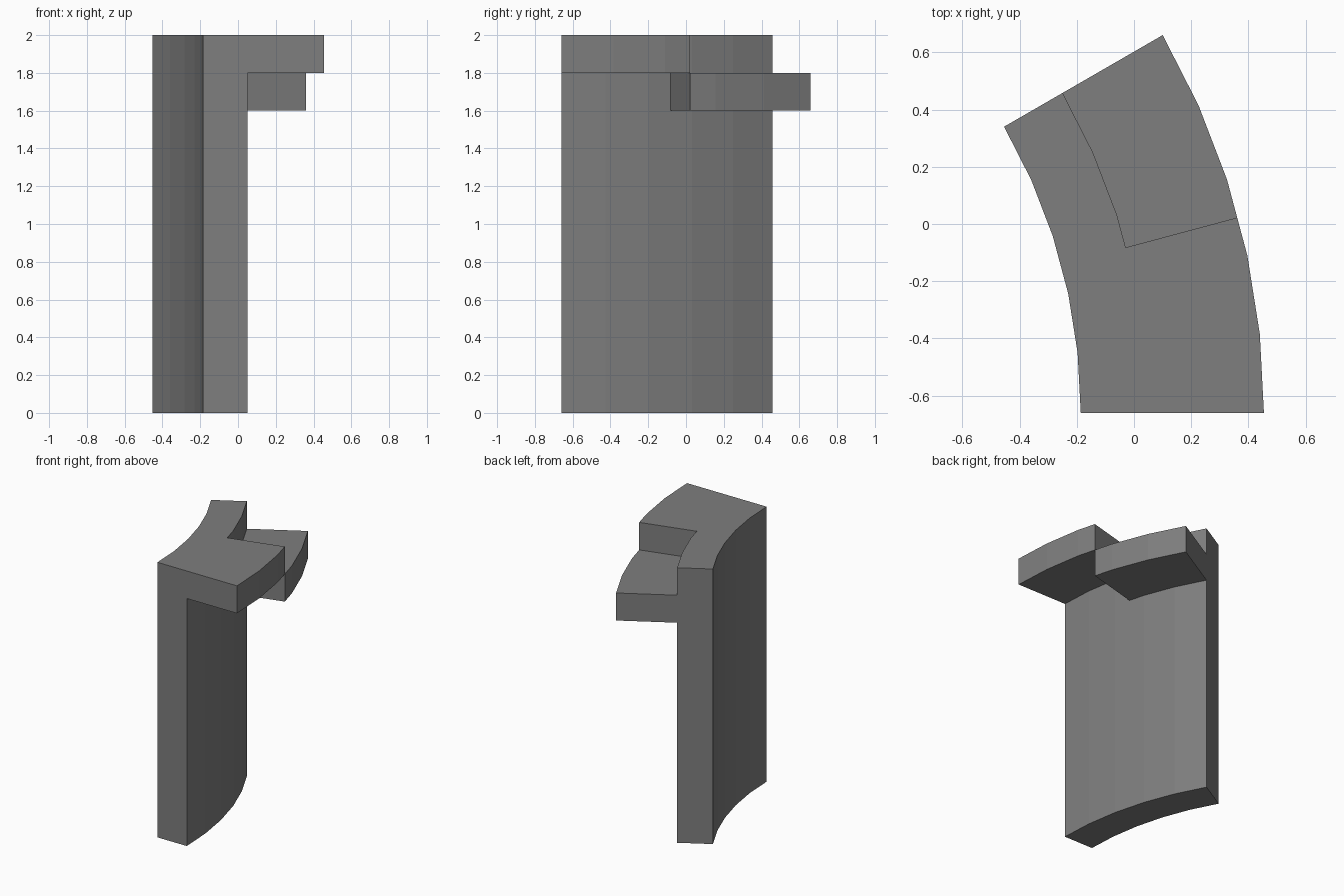
import bpy, bmesh, math

if "Cube" in bpy.data.objects:
    bpy.data.objects.remove(bpy.data.objects["Cube"])

# Curved wall segment with two overlapping (shiplap) lips, on a polar grid
CX, CY = -2.186, -0.66                      # centre of the arc
RADII = [2.0, 2.236, 2.64]                  # inner face, wall face, lip edge
ANGLES = [0, 6, 12, 15, 18, 24, 30]         # 6 degree facets, lips meet at 15
HEIGHTS = [0, 1.6, 1.8, 2.0]
HALF = 3                                    # angle index where the lips swap


def filled(c):
    r, a, z = c
    if not (0 <= r < 2 and 0 <= a < 6 and 0 <= z < 3):
        return False
    if r == 0:
        return True                         # wall
    return z == (2 if a < HALF else 1)      # upper lip / lower lip


def point(c):
    r, deg = RADII[c[0]], ANGLES[c[1]]
    if deg == 15:                           # lies on the middle of a facet
        r *= math.cos(math.radians(3))
    t = math.radians(deg)
    return (CX + r * math.cos(t), CY + r * math.sin(t), HEIGHTS[c[2]])


bm = bmesh.new()
verts = {}


def vert(c):
    if c not in verts:
        verts[c] = bm.verts.new(point(c))
    return verts[c]


# Emit only the outside faces of the filled cells
cells = [(r, a, z) for r in range(2) for a in range(6) for z in range(3)]
for cell in filter(filled, cells):
    for d in range(3):
        u, v = (d + 1) % 3, (d + 2) % 3
        for side in (0, 1):
            near = list(cell)
            near[d] += 1 if side else -1
            if filled(near):
                continue
            quad = []
            for du, dv in ((0, 0), (1, 0), (1, 1), (0, 1)):
                c = list(cell)
                c[d] += side
                c[u] += du
                c[v] += dv
                quad.append(vert(tuple(c)))
            bm.faces.new(quad if side else quad[::-1])

# Merge coplanar faces
bmesh.ops.dissolve_limit(bm, angle_limit=math.radians(0.5),
                         verts=bm.verts[:], edges=bm.edges[:])

mesh = bpy.data.meshes.new("curved_wall_segment")
bm.to_mesh(mesh)
bm.free()
wall = bpy.data.objects.new("curved_wall_segment", mesh)
bpy.context.collection.objects.link(wall)

grey = bpy.data.materials.new("mid grey")
grey.diffuse_color = (0.21, 0.21, 0.21, 1)
grey.use_nodes = True
grey.node_tree.nodes["Principled BSDF"].inputs["Base Color"].default_value = grey.diffuse_color
mesh.materials.append(grey)
